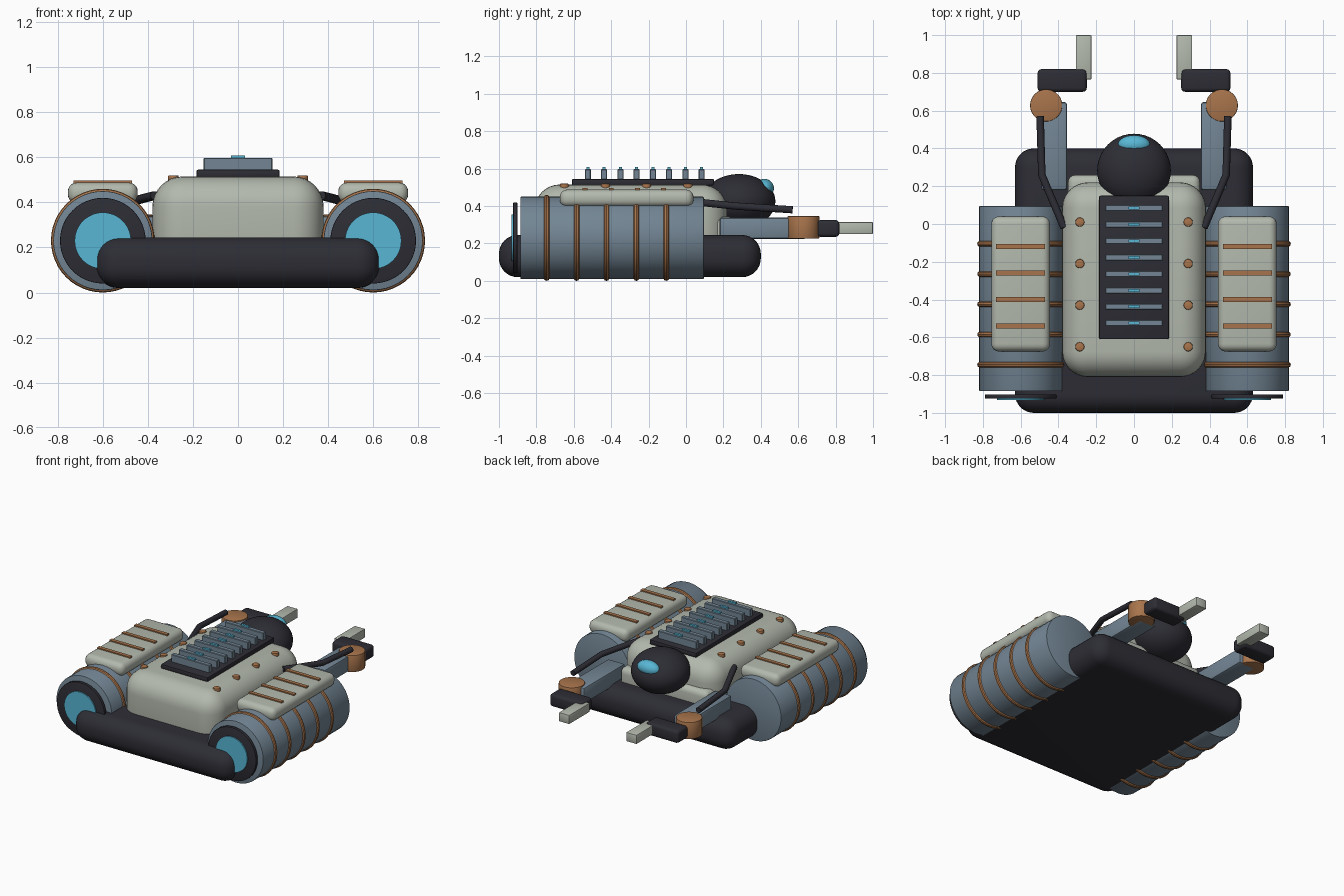
import bpy
import math

cube = bpy.data.objects.get("Cube")
if cube:
    bpy.data.objects.remove(cube, do_unlink=True)


def material(name, rgb):
    m = bpy.data.materials.new(name)
    m.use_nodes = True
    m.diffuse_color = (*rgb, 1)
    m.node_tree.nodes["Principled BSDF"].inputs["Base Color"].default_value = (*rgb, 1)
    return m


CREAM = material("warm_grey", (0.45, 0.485, 0.42))
SLATE = material("slate_blue", (0.17, 0.235, 0.295))
DARK = material("charcoal", (0.026, 0.026, 0.035))
COPPER = material("copper", (0.39, 0.175, 0.072))
TEAL = material("glowing_teal", (0.098, 0.47, 0.66))


def finish(name, mat, bevel=0, segments=4):
    ob = bpy.context.object
    ob.name = ob.data.name = name
    ob.data.materials.append(mat)
    bpy.ops.object.transform_apply(location=False, rotation=True, scale=True)
    if bevel:
        mod = ob.modifiers.new("Rounding", "BEVEL")
        mod.width = bevel
        mod.segments = segments
        bpy.ops.object.modifier_apply(modifier=mod.name)
    bpy.ops.object.shade_smooth_by_angle(angle=math.radians(35))
    return ob


def box(name, mat, xs, ys, zs, bevel=0, segments=4):
    spans = (xs, ys, zs)
    bpy.ops.mesh.primitive_cube_add(size=1, location=[sum(s) / 2 for s in spans])
    bpy.context.object.scale = [abs(s[1] - s[0]) for s in spans]
    return finish(name, mat, bevel, segments)


def cylinder(name, mat, loc, radius, depth, along_y=False, bevel=0):
    bpy.ops.mesh.primitive_cylinder_add(
        vertices=48, radius=radius, depth=depth, location=loc,
        rotation=(math.pi / 2 if along_y else 0, 0, 0))
    return finish(name, mat, bevel, 2)


def ellipsoid(name, mat, loc, radii):
    bpy.ops.mesh.primitive_uv_sphere_add(segments=40, ring_count=24, radius=1, location=loc)
    bpy.context.object.scale = radii
    return finish(name, mat)


def rod(name, mat, points, radius):
    curve = bpy.data.curves.new(name, "CURVE")
    curve.dimensions = "3D"
    curve.bevel_depth = radius
    curve.bevel_resolution = 3
    curve.use_fill_caps = True
    spline = curve.splines.new("POLY")
    spline.points.add(len(points) - 1)
    for p, co in zip(spline.points, points):
        p.co = (*co, 1)
    curve.materials.append(mat)
    bpy.context.collection.objects.link(bpy.data.objects.new(name, curve))


# Hull and body
box("base_skid", DARK, (-0.63, 0.63), (-1, 0.4), (0.02, 0.245), 0.1, 8)
box("body_shell", CREAM, (-0.38, 0.38), (-0.81, 0.22), (0.1, 0.515), 0.135, 8)
box("shoulder_block", CREAM, (-0.35, 0.35), (0, 0.26), (0.15, 0.345), 0.04)

# Top vent with fins and small lights
box("vent_plate", DARK, (-0.185, 0.185), (-0.61, 0.15), (0.51, 0.545), 0.008, 2)
for i in range(8):
    y = -0.525 + i * 0.087
    box("vent_fin", SLATE, (-0.152, 0.152), (y - 0.016, y + 0.016), (0.54, 0.597), 0.003, 1)
    box("fin_light", TEAL, (-0.03, 0.03), (y - 0.008, y + 0.008), (0.595, 0.608))

# Head and eye
ellipsoid("head", DARK, (0, 0.283, 0.425), (0.195, 0.195, 0.146))
ellipsoid("eye", TEAL, (0, 0.42, 0.495), (0.085, 0.05, 0.05))

for side, s in (("left", 1), ("right", -1)):
    def mx(a, b):
        return (s * a, s * b)

    # Side drum, bands and front lamp
    cx, cz = s * 0.6, 0.23
    cylinder(side + "_drum", SLATE, (cx, -0.395, cz), 0.22, 0.98, True, 0.004)
    for i in range(5):
        bpy.ops.mesh.primitive_torus_add(
            major_segments=48, minor_segments=10, major_radius=0.214, minor_radius=0.016,
            location=(cx, -0.745 + i * 0.16, cz), rotation=(math.pi / 2, 0, 0))
        finish(side + "_drum_band", COPPER)
    cylinder(side + "_lamp_rim", DARK, (cx, -0.913, cz), 0.19, 0.022, True, 0.004)
    cylinder(side + "_lamp", TEAL, (cx, -0.926, cz), 0.125, 0.012, True)

    # Padded cover on the drum with stripes
    box(side + "_cover", CREAM, mx(0.445, 0.755), (-0.675, 0.04), (0.395, 0.488), 0.04, 5)
    for i in range(4):
        y = -0.54 + i * 0.14
        box(side + "_cover_stripe", COPPER, mx(0.47, 0.73), (y - 0.013, y + 0.013), (0.485, 0.496))

    # Bolts on the body
    for i in range(4):
        cylinder(side + "_bolt", COPPER, (s * 0.287, -0.65 + i * 0.22, 0.505), 0.024, 0.03, bevel=0.006)

    # Arm, elbow and claw
    box(side + "_upper_arm", SLATE, mx(0.355, 0.49), (0.18, 0.645), (0.225, 0.338), 0.012, 2)
    cylinder(side + "_elbow", COPPER, (s * 0.465, 0.628, 0.286), 0.085, 0.12, bevel=0.004)
    box(side + "_forearm", DARK, mx(0.25, 0.51), (0.7, 0.82), (0.235, 0.325), 0.02, 3)
    box(side + "_claw", CREAM, mx(0.225, 0.308), (0.765, 1), (0.25, 0.315), 0.006, 2)
    rod(side + "_arm_hose", DARK,
        [(s * 0.37, -0.02, 0.43), (s * 0.488, 0.26, 0.4), (s * 0.497, 0.57, 0.38)], 0.02)
